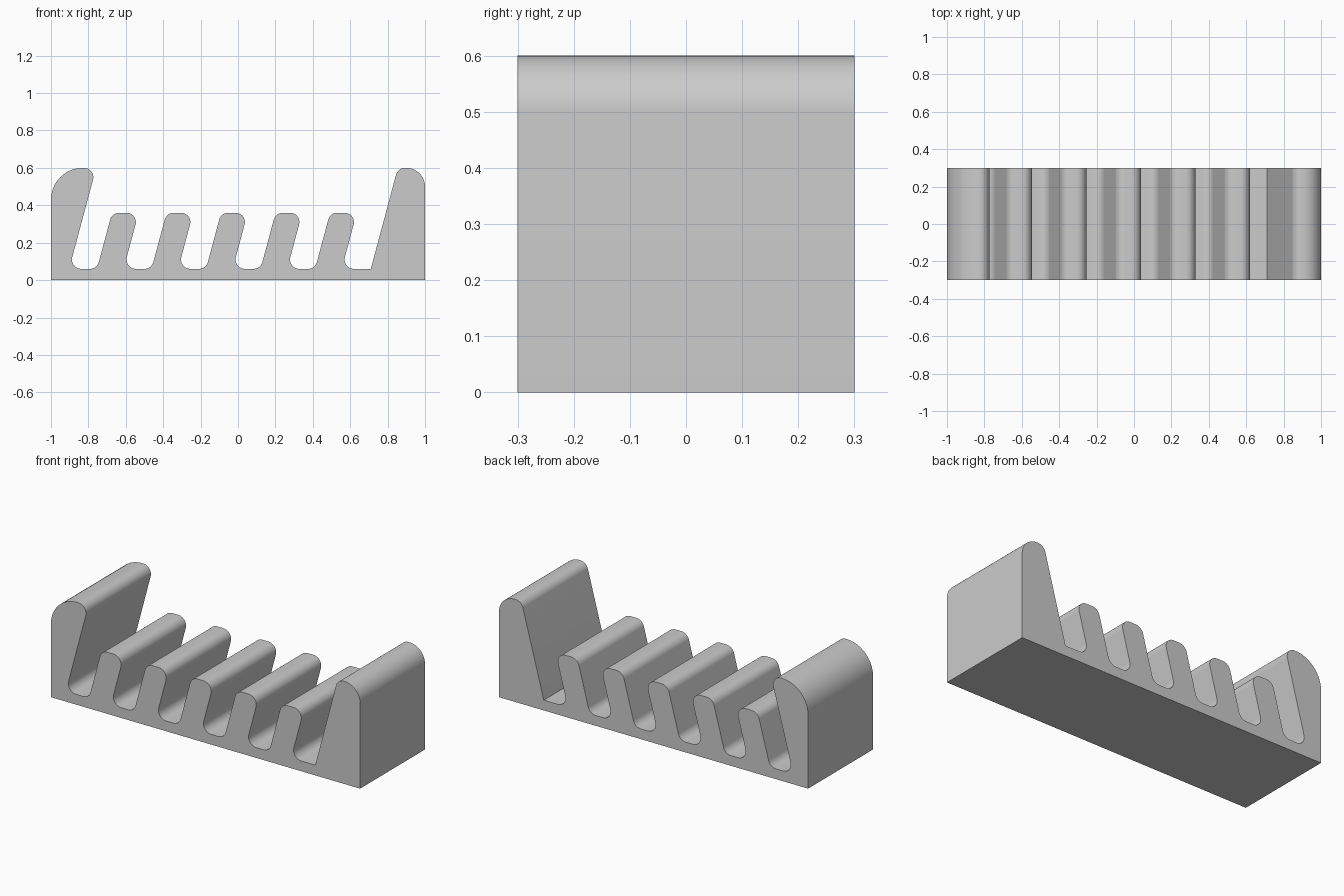
import bpy, bmesh, math
from mathutils import Vector

if "Cube" in bpy.data.objects:
    bpy.data.objects.remove(bpy.data.objects["Cube"], do_unlink=True)

HALF_DEPTH = 0.3
FLOOR, TOOTH_TOP, TOWER_TOP = 0.06, 0.36, 0.6
LEAN = math.tan(math.radians(15))
PITCH, SLOTS, R = 0.2915, 6, 0.05
SLOT_LEFT, SLOT_RIGHT = -0.919, -0.77   # first slot walls projected to z = 0


def lean(x, z):
    """Point at height z on a leaning wall that meets the ground at x."""
    return (x + LEAN * z, z)


def fillet(corners, segments=12):
    """Round each (point, radius) corner with a tangent arc."""
    out = []
    for i, (p, r) in enumerate(corners):
        p = Vector(p)
        if r == 0:
            out.append(p)
            continue
        a = (Vector(corners[i - 1][0]) - p).normalized()
        b = (Vector(corners[(i + 1) % len(corners)][0]) - p).normalized()
        half = a.angle(b) / 2
        centre = p + (a + b).normalized() * (r / math.sin(half))
        start = p + a * (r / math.tan(half)) - centre
        end = p + b * (r / math.tan(half)) - centre
        sweep = math.pi - 2 * half
        for k in range(segments + 1):
            t = k / segments
            v = (start * math.sin((1 - t) * sweep) + end * math.sin(t * sweep)) / math.sin(sweep)
            out.append(centre + v)
    return out


# Left tower
corners = [((-1, 0), 0), ((-1, TOWER_TOP), 0.17), (lean(SLOT_LEFT, TOWER_TOP), R)]

# Leaning slots with a tooth after each of the first five
for i in range(SLOTS):
    shift = i * PITCH
    corners.append((lean(SLOT_LEFT + shift, FLOOR), R))
    if i < SLOTS - 1:
        corners += [(lean(SLOT_RIGHT + shift, FLOOR), R),
                    (lean(SLOT_RIGHT + shift, TOOTH_TOP), R),
                    (lean(SLOT_LEFT + shift + PITCH, TOOTH_TOP), R)]

# Right tower, with a sharp inner foot
foot = 0.71 - LEAN * FLOOR
corners += [(lean(foot, FLOOR), 0), (lean(foot, TOWER_TOP), R),
            ((1, TOWER_TOP), 0.1), ((1, 0), 0)]

# Extrude the profile through the depth
bm = bmesh.new()
face = bm.faces.new([bm.verts.new((p.x, -HALF_DEPTH, p.y)) for p in fillet(corners)])
result = bmesh.ops.extrude_face_region(bm, geom=[face], use_keep_orig=True)
moved = [g for g in result["geom"] if isinstance(g, bmesh.types.BMVert)]
bmesh.ops.translate(bm, verts=moved, vec=(0, 2 * HALF_DEPTH, 0))
bmesh.ops.recalc_face_normals(bm, faces=bm.faces)
mesh = bpy.data.meshes.new("slotted_rack")
bm.to_mesh(mesh)
bm.free()

# Plain grey material
grey = bpy.data.materials.new("light_grey")
grey.use_nodes = True
colour = (0.6, 0.6, 0.6, 1)
grey.diffuse_color = colour
grey.node_tree.nodes["Principled BSDF"].inputs["Base Color"].default_value = colour
mesh.materials.append(grey)

rack = bpy.data.objects.new("slotted_rack", mesh)
bpy.context.collection.objects.link(rack)
bpy.ops.object.select_all(action="DESELECT")
rack.select_set(True)
bpy.context.view_layer.objects.active = rack
bpy.ops.object.shade_smooth_by_angle(angle=math.radians(30))
